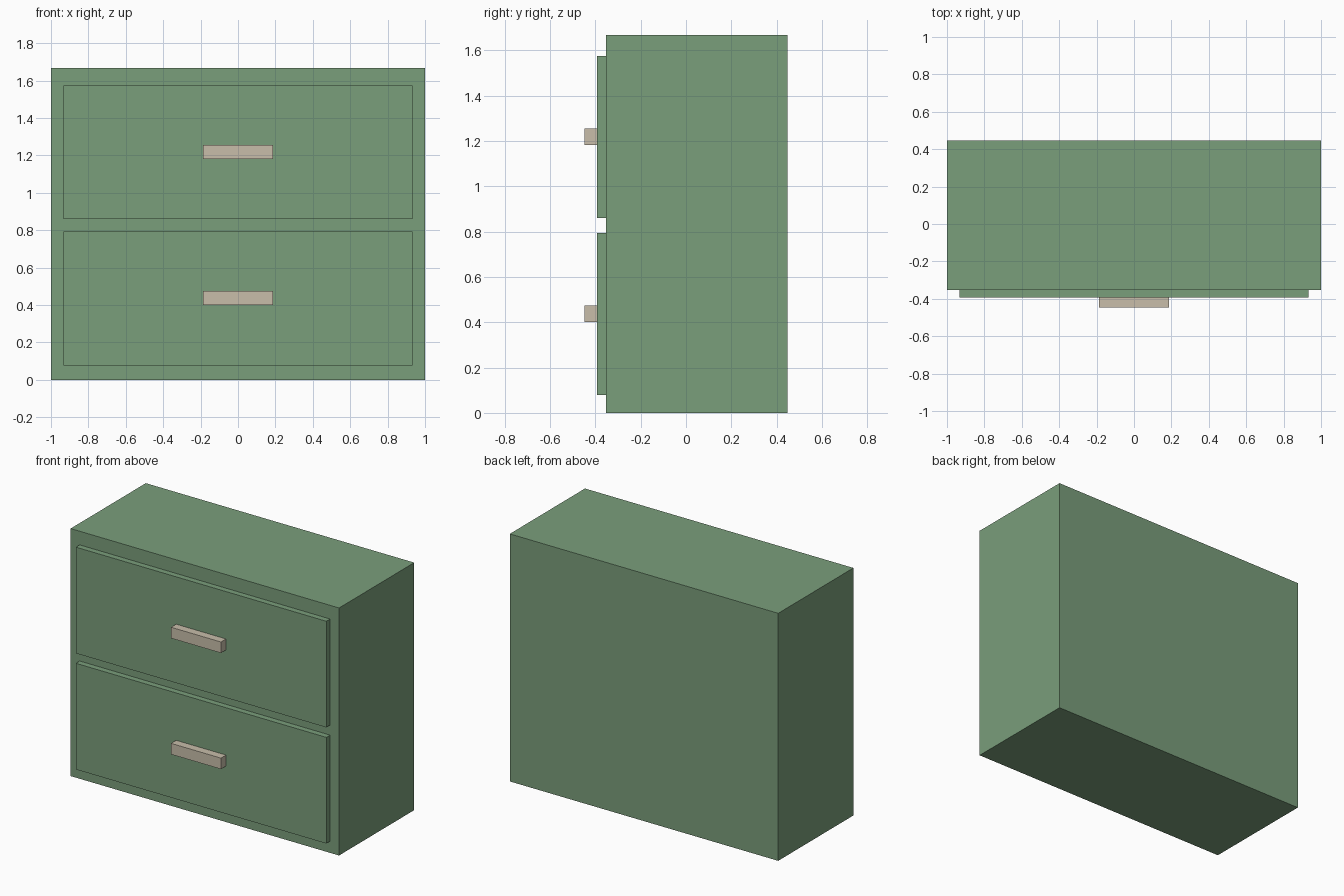
import bpy

if "Cube" in bpy.data.objects:
    bpy.data.objects.remove(bpy.data.objects["Cube"])


def material(name, rgb):
    m = bpy.data.materials.new(name)
    m.diffuse_color = (*rgb, 1.0)
    m.use_nodes = True
    m.node_tree.nodes["Principled BSDF"].inputs["Base Color"].default_value = m.diffuse_color
    return m


sage = material("sage green", (0.195, 0.342, 0.198))
beige = material("warm beige", (0.578, 0.515, 0.402))


def box(name, half_x, y, z, mat):
    """Box symmetric in x, spanning the given y and z ranges."""
    bpy.ops.mesh.primitive_cube_add(size=1)
    ob = bpy.context.object
    ob.name = name
    ob.location = (0, sum(y) / 2, sum(z) / 2)
    ob.scale = (2 * half_x, y[1] - y[0], z[1] - z[0])
    bpy.ops.object.transform_apply(location=True, rotation=False, scale=True)
    ob.data.materials.append(mat)
    return ob


# Cabinet carcass
box("cabinet_body", 1.0, (-0.353, 0.447), (0.0, 1.667), sage)

# Two drawer fronts, each with a bar handle
for label, base in (("lower", 0.078), ("upper", 0.860)):
    box(label + "_drawer_front", 0.933, (-0.393, -0.353), (base, base + 0.715), sage)
    box(label + "_handle", 0.186, (-0.447, -0.393), (base + 0.322, base + 0.396), beige)
